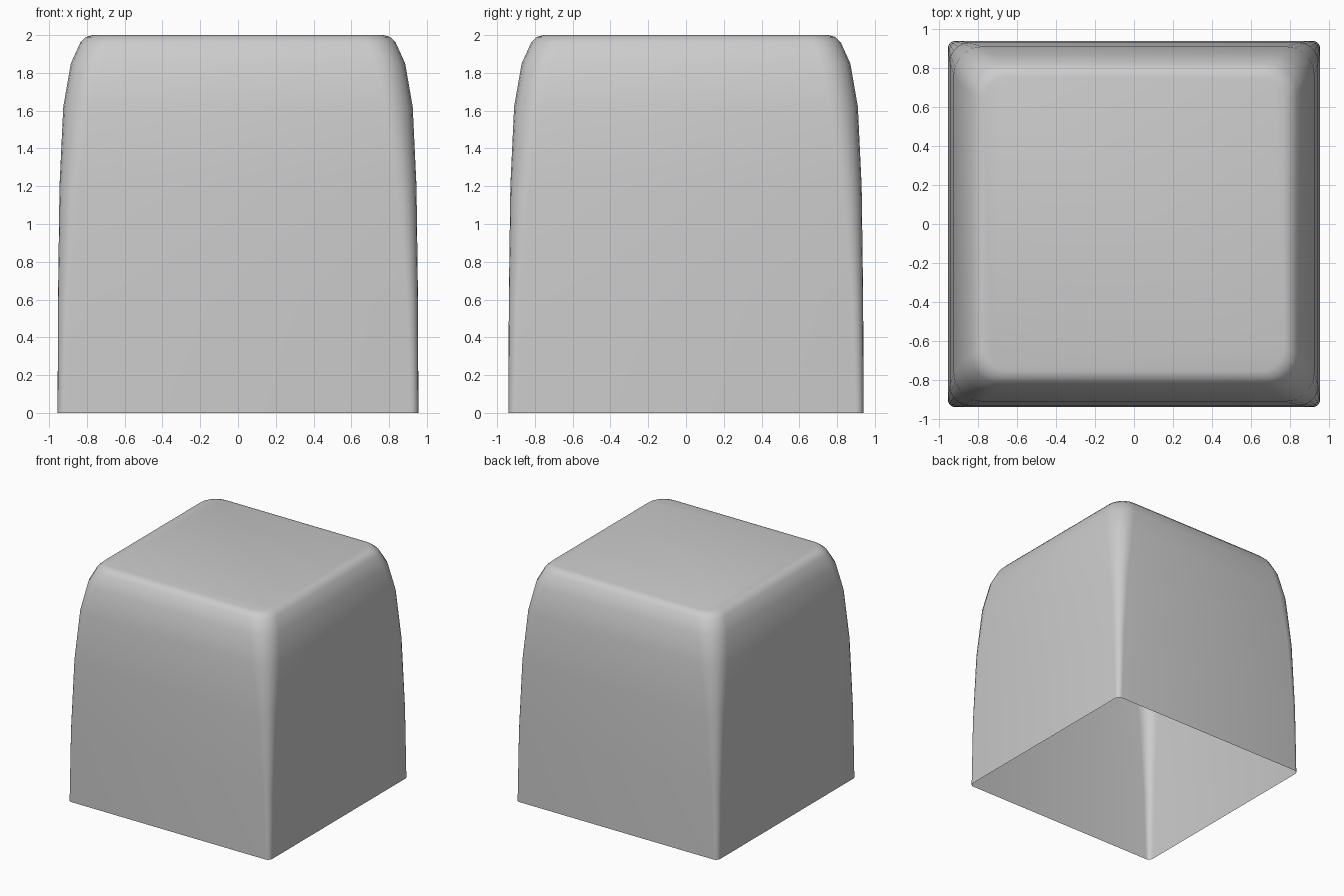
import bpy, bmesh
from math import cos, sin, pi

if "Cube" in bpy.data.objects:
    bpy.data.objects.remove(bpy.data.objects["Cube"])

SEG = 5  # segments per rounded corner

# Sections from open base to flat top: half width, half depth, corner radius, height
SECTIONS = [
    (0.955, 0.94, 0.04, 0.0),
    (0.953, 0.938, 0.06, 0.6),
    (0.945, 0.93, 0.10, 1.2),
    (0.925, 0.91, 0.145, 1.62),
    (0.885, 0.87, 0.16, 1.85),
    (0.835, 0.82, 0.15, 1.96),
    (0.805, 0.79, 0.14, 1.99),
    (0.77, 0.755, 0.12, 2.0),
]


def ring(bm, hx, hy, r, z):
    verts = []
    for q, (sx, sy) in enumerate([(1, 1), (-1, 1), (-1, -1), (1, -1)]):
        for i in range(SEG + 1):
            a = (q + i / SEG) * pi / 2
            verts.append(bm.verts.new((sx * (hx - r) + r * cos(a),
                                       sy * (hy - r) + r * sin(a), z)))
    return verts


# Tapered shell, open underneath
bm = bmesh.new()
rings = [ring(bm, *s) for s in SECTIONS]
for low, high in zip(rings, rings[1:]):
    n = len(low)
    for i in range(n):
        j = (i + 1) % n
        bm.faces.new((low[i], low[j], high[j], high[i]))
bm.faces.new(rings[-1])
for f in bm.faces:
    f.smooth = True

mesh = bpy.data.meshes.new("cap_shell")
bm.to_mesh(mesh)
bm.free()
shell = bpy.data.objects.new("cap_shell", mesh)
bpy.context.collection.objects.link(shell)
